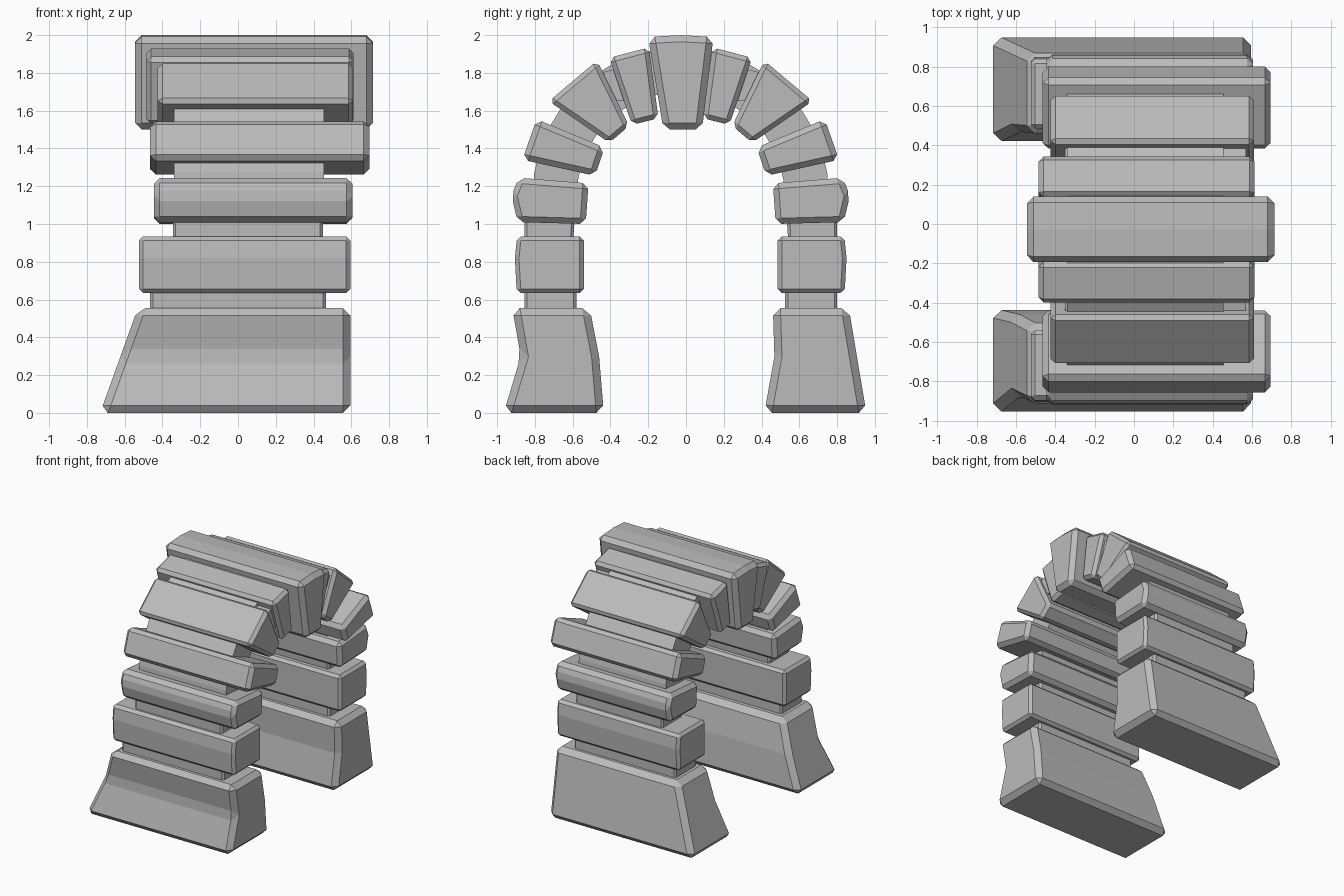
import bpy
import bmesh
import math

if "Cube" in bpy.data.objects:
    bpy.data.objects.remove(bpy.data.objects["Cube"], do_unlink=True)

stone = bpy.data.materials.new("grey stone")
stone.use_nodes = True
stone.diffuse_color = (0.5, 0.5, 0.5, 1)
stone.node_tree.nodes["Principled BSDF"].inputs["Base Color"].default_value = (0.5, 0.5, 0.5, 1)

AXIS = -0.028  # centre line of the arch in y


def mirrored(profile):
    return [(2 * AXIS - y, z) for y, z in profile]


def block(name, profile, left, right, chamfer=0.03, slant=0.0):
    """Extrude a (y, z) outline along x and chamfer its edges."""
    bm = bmesh.new()
    near = [bm.verts.new((left + slant * z, y, z)) for y, z in profile]
    far = [bm.verts.new((right, y, z)) for y, z in profile]
    bm.faces.new(near)
    bm.faces.new(far[::-1])
    count = len(profile)
    for i in range(count):
        j = (i + 1) % count
        bm.faces.new((near[j], near[i], far[i], far[j]))
    bmesh.ops.recalc_face_normals(bm, faces=bm.faces)
    if chamfer:
        # Only real corners are chamfered, not the faint bends
        sharp = [e for e in bm.edges if e.calc_face_angle() > math.radians(25)]
        bmesh.ops.bevel(bm, geom=sharp, offset=chamfer, segments=1,
                        affect='EDGES', clamp_overlap=True)
        bmesh.ops.recalc_face_normals(bm, faces=bm.faces)
    mesh = bpy.data.meshes.new(name)
    bm.to_mesh(mesh)
    bm.free()
    mesh.materials.append(stone)
    obj = bpy.data.objects.new(name, mesh)
    bpy.context.collection.objects.link(obj)
    return obj


def pair(name, profile, left, right, chamfer=0.03):
    block("back_" + name, profile, left, right, chamfer)
    block("front_" + name, mirrored(profile), left, right, chamfer)


# Flared foot stones
block("back_foot", [(0.415, 0), (0.955, 0), (0.862, 0.555), (0.46, 0.555), (0.468, 0.3)],
      -0.73, 0.595, 0.04, 0.36)
block("front_foot", [(-0.435, 0), (-0.965, 0), (-0.875, 0.3), (-0.92, 0.555), (-0.51, 0.555),
                     (-0.46, 0.3)], -0.73, 0.595, 0.04, 0.36)

# Arch stones from the legs up to the crown
pair("leg_stone", [(0.485, 0.635), (0.84, 0.635), (0.85, 0.82), (0.838, 0.935), (0.485, 0.935)],
     -0.525, 0.595, 0.022)
pair("spring_stone", [(0.475, 1.0), (0.835, 1.01), (0.868, 1.15), (0.83, 1.245), (0.46, 1.215)],
     -0.445, 0.605)
pair("shoulder_stone", [(0.425, 1.255), (0.81, 1.34), (0.735, 1.555), (0.375, 1.405)],
     -0.465, 0.695)
pair("haunch_stone", [(0.35, 1.43), (0.67, 1.65), (0.415, 1.865), (0.245, 1.52)],
     -0.425, 0.61, 0.025)
pair("crown_stone", [(0.23, 1.525), (0.35, 1.88), (0.14, 1.935), (0.09, 1.56)],
     -0.485, 0.612, 0.025)

# Keystone
block("keystone", [(-0.12, 1.5), (0.085, 1.5), (0.145, 1.99), (AXIS, 2.0), (-0.2, 1.99)],
      -0.545, 0.715, 0.035)

# Recessed mortar core running through the arch
STEPS = 20
SPRING = 1.15


def arc(radius):
    angles = [math.pi * i / STEPS for i in range(STEPS + 1)]
    return [(AXIS + radius * math.cos(a), SPRING + radius * math.sin(a)) for a in angles]


outer, inner = arc(0.785), arc(0.55)
for i in range(STEPS):
    block("core_%02d" % i, [inner[i], outer[i], outer[i + 1], inner[i + 1]], -0.34, 0.455, 0)
pair("core_leg", [(0.545, 0.85), (0.8, 0.85), (0.8, 1.16), (0.525, 1.16)], -0.345, 0.45, 0.015)
pair("core_base", [(0.525, 0.5), (0.8, 0.5), (0.8, 0.7), (0.525, 0.7)], -0.465, 0.465, 0.015)
pair("core_haunch", [(0.2, 1.65), (0.42, 1.65), (0.4, 1.8), (0.28, 1.83)], -0.35, 0.57, 0)
